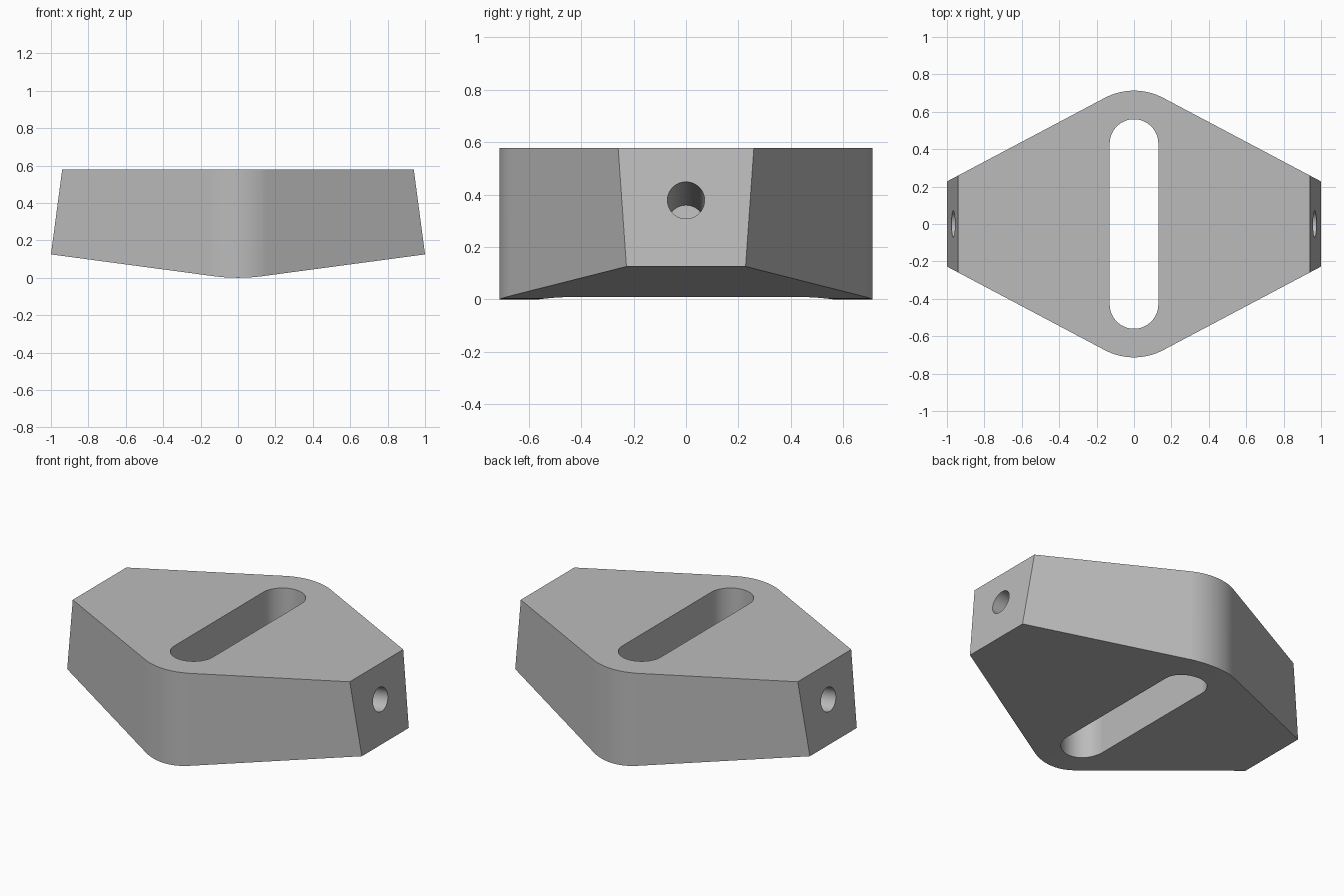
import bpy, bmesh, math
from mathutils import Vector, Matrix

cube = bpy.data.objects.get("Cube")
if cube:
    bpy.data.objects.remove(cube, do_unlink=True)

grey = bpy.data.materials.new("plain grey")
grey.use_nodes = True
COLOUR = (0.5, 0.5, 0.5, 1)
grey.diffuse_color = COLOUR
grey.node_tree.nodes["Principled BSDF"].inputs["Base Color"].default_value = COLOUR

TOP = 0.578       # height of the flat top
LEAN = 0.132      # slope of the end faces and of the underside


def prism(name, points, direction):
    """Extrude a closed loop of points along a direction."""
    bm = bmesh.new()
    face = bm.faces.new([bm.verts.new(p) for p in points])
    grown = bmesh.ops.extrude_face_region(bm, geom=[face])
    moved = [v for v in grown["geom"] if isinstance(v, bmesh.types.BMVert)]
    bmesh.ops.translate(bm, verts=moved, vec=direction)
    bmesh.ops.recalc_face_normals(bm, faces=bm.faces)
    return finish(name, bm)


def finish(name, bm):
    mesh = bpy.data.meshes.new(name)
    bm.to_mesh(mesh)
    bm.free()
    mesh.materials.append(grey)
    obj = bpy.data.objects.new(name, mesh)
    bpy.context.collection.objects.link(obj)
    return obj


def arc(cy, radius, start, end, steps):
    """Points on an arc centred on (0, cy)."""
    angles = [start + (end - start) * i / steps for i in range(steps + 1)]
    return [(radius * math.cos(a), cy + radius * math.sin(a)) for a in angles]


def cut(target, tool, operation):
    mod = target.modifiers.new(tool.name, "BOOLEAN")
    mod.object, mod.operation, mod.solver = tool, operation, "EXACT"
    tool.hide_render = True
    return tool


# Front section: flat top, leaning ends, shallow V underside with a rounded ridge
tilt = math.atan(LEAN)
ridge = arc(1, 1, -math.pi / 2 - tilt, -math.pi / 2 + tilt, 12)
section = ridge + [(1, 0.125), (0.94, TOP), (-0.94, TOP), (-1, 0.125)]
body = prism("bracket_body", [(x, -0.9, z) for x, z in section], (0, 1.8, 0))

# Plan outline: six-sided with rounded front and back tips
turn = math.atan(0.53)
back = arc(0.379, 0.334, math.pi / 2 - turn, math.pi / 2 + turn, 24)
# The straight sides run on beyond the leaning ends
back = [(1.1, 0.1745)] + back + [(-1.1, 0.1745)]
plan = back + [(-x, -y) for x, y in back]
tools = [cut(body, prism("plan_outline", [(x, y, -0.2) for x, y in plan], (0, 0, 1)),
             "INTERSECT")]

# Long slot through the middle
end = arc(0.43, 0.13, 0, math.pi, 32)
slot = end + [(-x, -y) for x, y in end]
tools.append(cut(body, prism("slot_cutter", [(x, y, -0.3) for x, y in slot], (0, 0, 1.2)),
                 "DIFFERENCE"))

# Blind round holes, square to the leaning end faces
for side, label in ((1, "left"), (-1, "right")):
    axis = Vector((side, 0, LEAN)).normalized()
    bm = bmesh.new()
    bmesh.ops.create_cone(bm, cap_ends=True, segments=40, radius1=0.071, radius2=0.071,
                          depth=0.88)
    place = Matrix.Translation(Vector((side * 0.967, 0, 0.378)) - axis * 0.24)
    bmesh.ops.transform(bm, verts=bm.verts,
                        matrix=place @ axis.to_track_quat("Z", "Y").to_matrix().to_4x4())
    tools.append(cut(body, finish(label + "_hole_cutter", bm), "DIFFERENCE"))

# Keep the cut result and drop the cutters
bpy.context.view_layer.update()
result = bpy.data.meshes.new_from_object(
    body.evaluated_get(bpy.context.evaluated_depsgraph_get()))
body.modifiers.clear()
body.data = result
for tool in tools:
    bpy.data.objects.remove(tool, do_unlink=True)
result.materials.clear()
result.materials.append(grey)
for poly in result.polygons:
    poly.material_index = 0

# Smooth rounds, crisp edges, flat faces kept flat
bpy.ops.object.select_all(action="DESELECT")
body.select_set(True)
bpy.context.view_layer.objects.active = body
bpy.ops.object.shade_smooth_by_angle(angle=math.radians(25))
weighted = body.modifiers.new("flat_face_normals", "WEIGHTED_NORMAL")
weighted.keep_sharp = True
